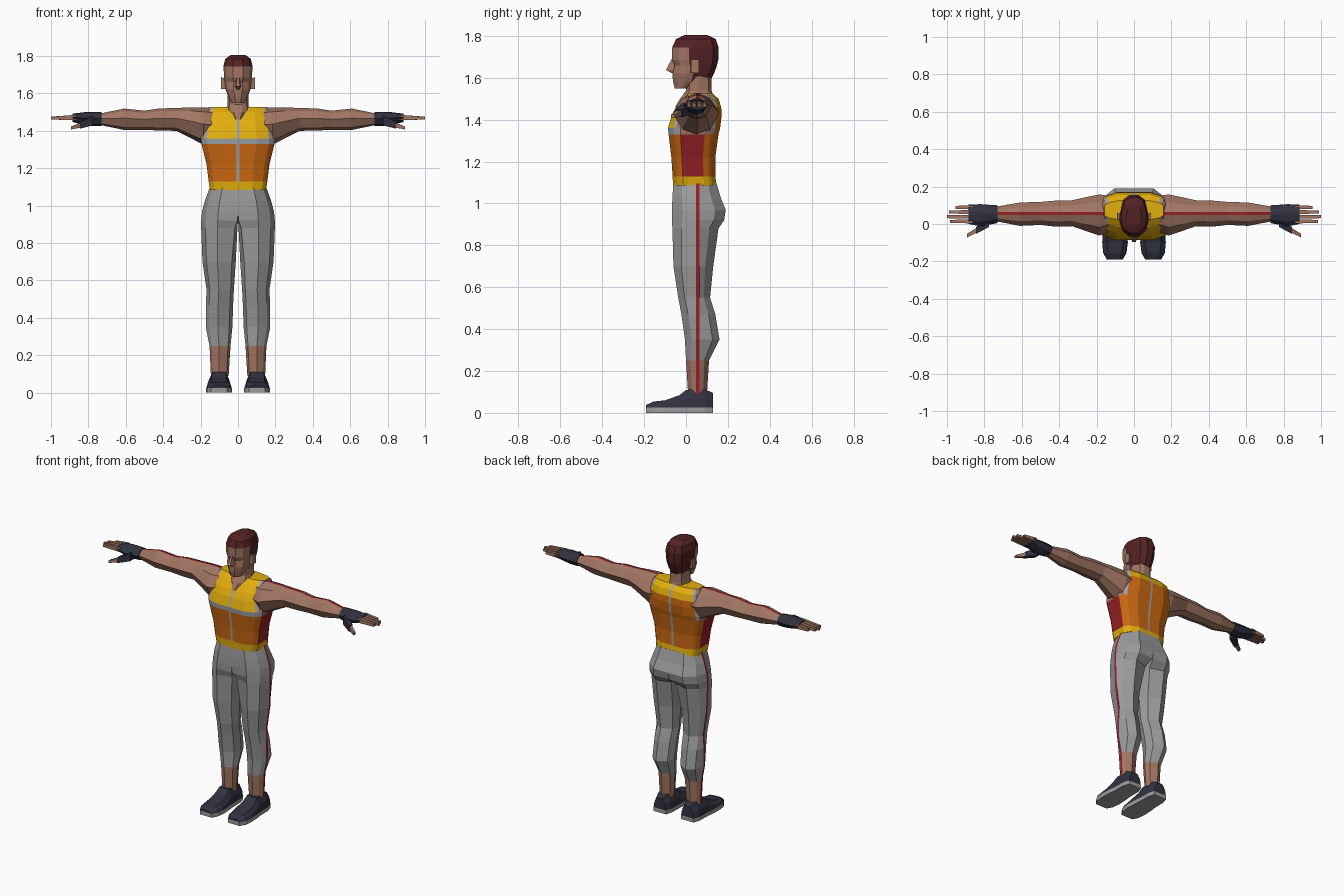
import bpy, bmesh
from mathutils import Vector

old = bpy.data.objects.get("Cube")
if old:
    bpy.data.objects.remove(old, do_unlink=True)


def material(name, rgb):
    m = bpy.data.materials.new(name)
    m.use_nodes = True
    color = (*rgb, 1)
    m.diffuse_color = color
    bsdf = next(n for n in m.node_tree.nodes if n.type == "BSDF_PRINCIPLED")
    bsdf.inputs["Base Color"].default_value = color
    return m


PALETTE = [
    material("skin", (.36, .18, .125)),
    material("dark_red_hair", (.09, .016, .018)),
    material("yellow_cloth", (.76, .42, .004)),
    material("orange_cloth", (.6, .14, .006)),
    material("grey_cloth", (.33, .33, .33)),
    material("piping_grey", (.36, .38, .4)),
    material("red_cloth", (.3, .014, .02)),
    material("navy_leather", (.03, .032, .052)),
]
SKIN, HAIR, YELLOW, ORANGE, GREY, PIPING, RED, NAVY = range(8)


def loft(name, rings, paint, mirror=False):
    """Skin a stack of rings; paint is a colour index or a rule(column, centre)."""
    rule = paint if callable(paint) else lambda c, p: paint
    bm = bmesh.new()
    rows = [[bm.verts.new(p) for p in ring] for ring in rings]
    n = len(rows[0])
    for low, high in zip(rows, rows[1:]):
        for c in range(n):
            d = (c + 1) % n
            f = bm.faces.new((low[c], low[d], high[d], high[c]))
            f.material_index = rule(c, f.calc_center_median())
    for end in (rows[0], rows[-1]):
        f = bm.faces.new(end)
        f.material_index = rule(-1, f.calc_center_median())
    bmesh.ops.recalc_face_normals(bm, faces=bm.faces[:])
    mesh = bpy.data.meshes.new(name)
    bm.to_mesh(mesh)
    bm.free()
    for m in PALETTE:
        mesh.materials.append(m)
    obj = bpy.data.objects.new(name, mesh)
    bpy.context.collection.objects.link(obj)
    if mirror:
        obj.modifiers.new("Mirror", "MIRROR").use_mirror_merge = False
    return obj


def limb_section(inner, outer, front, back, k=1, stripe=.056):
    """Limb outline; column 0 is the narrow outer stripe, k rounds the inner side."""
    w, d = outer - inner, back - front
    return [(outer, stripe - .008), (outer, stripe + .008),
            (outer - .12 * w, back - .2 * d), (outer - .45 * w, back),
            (inner + .12 * k * w, back - .2 * k * d), (inner, (front + back) / 2),
            (inner + .12 * k * w, front + .2 * k * d), (outer - .45 * w, front),
            (outer - .12 * w, front + .2 * d)]


def both_sides(half, z):
    return [(x, y, z) for x, y in half] + [(-x, y, z) for x, y in reversed(half)]


def block(name, start, end, size_a, size_b, paint):
    """Tapered bar running sideways, mirrored to both sides."""
    rings = []
    for (x, y, z), (a, b) in ((start, size_a), (end, size_b)):
        rings.append([(x, y - a, z - b), (x, y + a, z - b), (x, y + a, z + b), (x, y - a, z + b)])
    return loft(name, rings, paint, True)


# Trousers, bare ankles and side stripe
LEG = [(1.10, 0, .15, -.06, .145, 0), (1.03, 0, .176, -.065, .165, 0),
       (.97, 0, .192, -.067, .19, 0), (.92, 0, .197, -.067, .182, .1),
       (.88, .003, .197, -.065, .155, .6), (.70, .012, .19, -.06, .13, 1),
       (.55, .022, .168, -.037, .115, 1), (.47, .026, .172, -.022, .14, 1),
       (.35, .03, .172, -.005, .16, 1), (.25, .04, .152, 0, .11, 1), (.09, .05, .145, .01, .1, 1)]


def leg_paint(c, p):
    return RED if c == 0 else GREY if p.z > .25 else SKIN


loft("legs", [[(o, y, z) for o, y in limb_section(*r)] for z, *r in LEG], leg_paint, True)

# Shoes with flat soles
SHOE = [(.13, .055, .145, .095), (.09, .042, .16, .113), (0, .04, .162, .11),
        (-.03, .037, .167, .085), (-.10, .033, .17, .06), (-.155, .04, .165, .054),
        (-.19, .06, .145, .038)]
uppers, soles = [], []
for y, a, b, top in SHOE:
    mid = .025 + .5 * (top - .025)
    uppers.append([(a, y, .025), (b, y, .025), (b - .006, y, mid), (b - .026, y, top),
                   (a + .026, y, top), (a + .006, y, mid)])
    soles.append([(a, y, 0), (b, y, 0), (b, y, .025), (a, y, .025)])
loft("shoe_uppers", uppers, NAVY, True)
loft("shoe_soles", soles, GREY, True)

# Sleeveless vest
VEST = [(1.085, .15, -.062, .146), (1.13, .157, -.064, .14), (1.22, .168, -.07, .14),
        (1.33, .195, -.083, .155), (1.36, .198, -.086, .163), (1.42, .188, -.068, .17),
        (1.46, .182, -.048, .168), (1.5, .172, -.015, .155), (1.527, .158, .022, .125)]


def vest_section(w, f, b):
    d = b - f
    return [(.007, f), (.5 * w, f), (.84 * w, f + .1 * d), (.92 * w, f + .16 * d),
            (w, f + .24 * d), (w, f + .72 * d), (.92 * w, b - .16 * d),
            (.84 * w, b - .1 * d), (.5 * w, b), (.007, b)]


def vest_paint(c, p):
    if c < 0 or p.z < 1.13:
        return YELLOW
    if c in (9, 19):
        return PIPING
    c = c if c < 9 else 18 - c
    if c < 4:
        if p.z < 1.33:
            return ORANGE
        if p.z < 1.36 or c == 2:
            return PIPING
        return SKIN if c == 3 else YELLOW
    if c == 4:
        return RED if p.z < 1.33 else SKIN
    if c < 7:
        return ORANGE if p.z < 1.33 else (SKIN, PIPING)[c - 5]
    return ORANGE if p.z < 1.46 else YELLOW


loft("vest", [both_sides(vest_section(w, f, b), z) for z, w, f, b in VEST], vest_paint)

# Bare arms with a stripe along the top
ARM = [(.13, 1.33, 1.52, -.04, .15), (.185, 1.325, 1.526, -.062, .158),
       (.25, 1.36, 1.526, -.04, .145), (.33, 1.4, 1.522, -.012, .127),
       (.42, 1.402, 1.52, -.014, .125), (.5, 1.405, 1.508, -.005, .118),
       (.61, 1.405, 1.519, -.01, .115), (.74, 1.432, 1.492, .015, .092)]
loft("arms", [[(x, y, o) for o, y in limb_section(*r)] for x, *r in ARM],
     lambda c, p: RED if c == 0 and p.x > .15 else SKIN, True)

# Fingerless gloves, fingers and thumbs
GLOVE = [(.73, 1.425, 1.5, .005, .1), (.78, 1.425, 1.502, -.005, .103),
         (.82, 1.432, 1.5, -.012, .106), (.885, 1.447, 1.492, 0, .104)]
loft("gloves", [[(x, y, o) for o, y in limb_section(*r)] for x, *r in GLOVE], NAVY, True)
for i, tip in enumerate((.985, 1.0, .99, .955)):
    y = .014 + .025 * i
    block(f"finger_{i + 1}", (.86, y, 1.472), (tip, y, 1.468), (.011, .014), (.008, .008), SKIN)
block("glove_thumb", (.775, .012, 1.455), (.845, -.035, 1.43), (.028, .026), (.018, .018), NAVY)
block("thumb", (.835, -.03, 1.432), (.892, -.062, 1.416), (.014, .014), (.01, .008), SKIN)


# Neck and head
def head_section(w, f, b):
    d = b - f
    return [(.35 * w, f), (.82 * w, f + .14 * d), (w, f + .36 * d), (w, f + .5 * d),
            (.75 * w, b - .12 * d), (.3 * w, b)]


NECK = [(1.46, .03, -.052, .11), (1.5, .062, -.028, .135), (1.54, .056, 0, .122), (1.62, .056, 0, .12)]
loft("neck", [both_sides(head_section(w, f, b), z) for z, w, f, b in NECK], SKIN)

HEAD = [(1.55, .034, -.054, .02), (1.585, .053, -.063, .115), (1.62, .066, -.064, .134),
        (1.66, .071, -.054, .148), (1.685, .074, -.066, .154), (1.745, .078, -.066, .156),
        (1.785, .068, -.048, .142), (1.805, .04, -.005, .1)]


def head_paint(c, p):
    if p.z > 1.745:
        return HAIR
    side = c if c < 6 else 10 - c
    sideburn = side == 2 and p.z > 1.66
    return HAIR if p.z > 1.59 and (side in (3, 4, 5) or sideburn) else SKIN


loft("head", [both_sides(head_section(w, f, b), z) for z, w, f, b in HEAD], head_paint)
NOSE = [(1.622, .013, -.068), (1.638, .018, -.096), (1.69, .008, -.068)]
loft("nose", [[(-w, -.045, z), (w, -.045, z), (.6 * w, f, z), (-.6 * w, f, z)] for z, w, f in NOSE], SKIN)
block("ears", (.062, .035, 1.65), (.09, .043, 1.655), (.014, .026), (.018, .032), SKIN)
